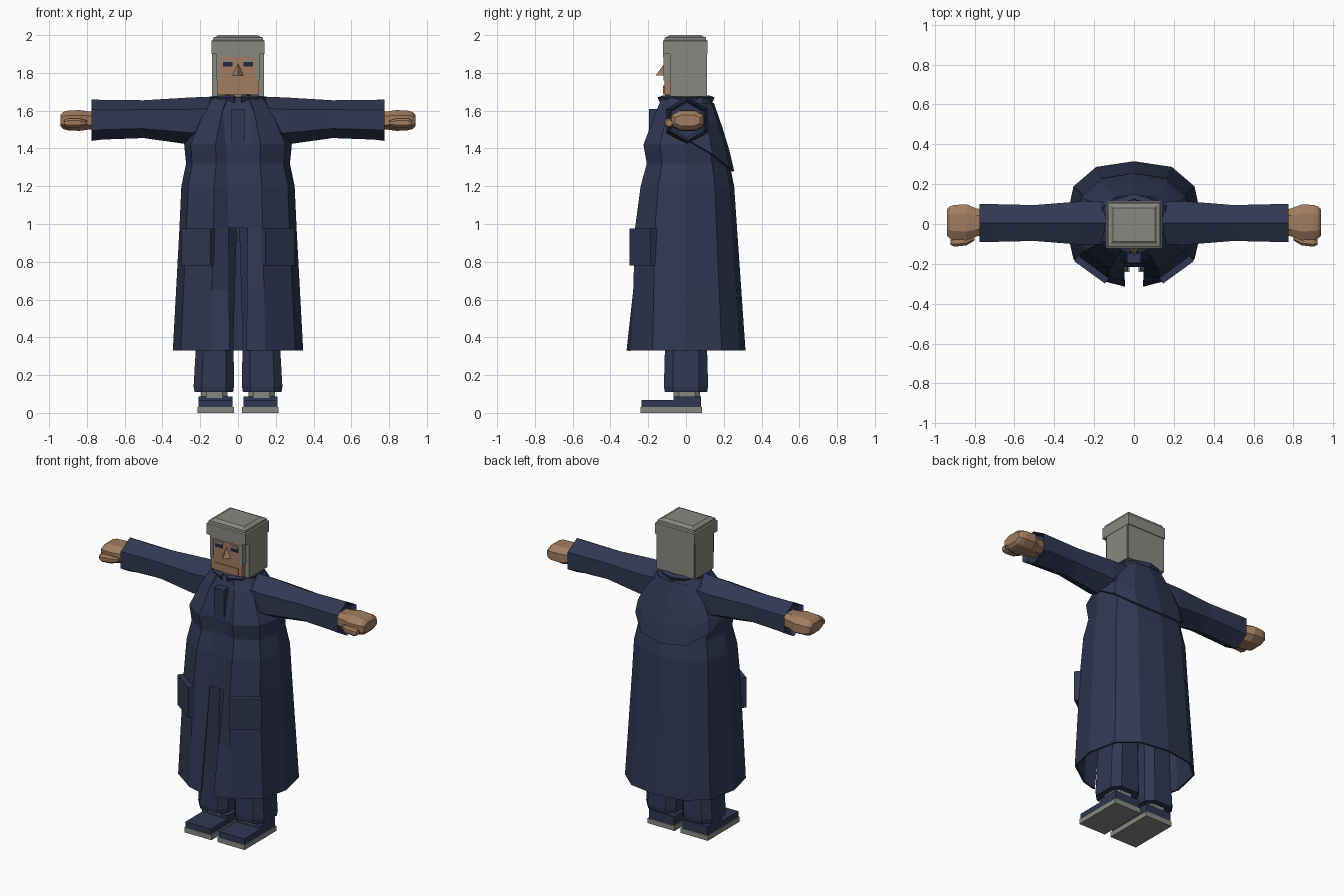
import bpy, bmesh, math
from mathutils import Matrix, Vector

cube = bpy.data.objects.get("Cube")
if cube:
    bpy.data.objects.remove(cube)


def material(name, rgb):
    m = bpy.data.materials.new(name)
    m.use_nodes = True
    m.diffuse_color = (*rgb, 1)
    m.node_tree.nodes["Principled BSDF"].inputs["Base Color"].default_value = (*rgb, 1)
    return m


NAVY = material("navy cloth", (0.029, 0.04, 0.085))
DARK = material("dark eye navy", (0.016, 0.022, 0.05))
GREY = material("grey hair and soles", (0.25, 0.25, 0.225))
SKIN = material("skin", (0.36, 0.205, 0.115))


def mesh_obj(name, verts, faces, mat, thickness=0):
    bm = bmesh.new()
    vs = [bm.verts.new(v) for v in verts]
    for f in faces:
        bm.faces.new([vs[i] for i in f])
    bmesh.ops.recalc_face_normals(bm, faces=bm.faces)
    me = bpy.data.meshes.new(name)
    bm.to_mesh(me)
    bm.free()
    me.materials.append(mat)
    ob = bpy.data.objects.new(name, me)
    bpy.context.collection.objects.link(ob)
    if thickness:
        mod = ob.modifiers.new("cloth", "SOLIDIFY")
        mod.thickness = thickness
    return ob


def loft(name, rings, mat, closed=True, caps=(True, True), thickness=0):
    n = len(rings[0])
    faces = []
    for r in range(len(rings) - 1):
        for i in range(n if closed else n - 1):
            j = (i + 1) % n
            faces.append((r * n + i, r * n + j, (r + 1) * n + j, (r + 1) * n + i))
    if caps[0]:
        faces.append(tuple(range(n)))
    if caps[1]:
        faces.append(tuple(range((len(rings) - 1) * n, len(rings) * n)))
    return mesh_obj(name, [p for r in rings for p in r], faces, mat, thickness)


def box(name, x, y, z, mat):
    rings = [[(x[0], y[0], h), (x[1], y[0], h), (x[1], y[1], h), (x[0], y[1], h)] for h in z]
    return loft(name, rings, mat)


def octagon(cx, cy, rx, ry, z, cut=0.6):
    pts = [(1, cut), (cut, 1), (-cut, 1), (-1, cut), (-1, -cut), (-cut, -1), (cut, -1), (1, -cut)]
    return [(cx + rx * a, cy + ry * b, z) for a, b in pts]


# Coat: height, half width, front depth, back depth, lapel edge x and y
LEVELS = [(0.33, 0.345, 0.295, 0.315, 0.045, -0.315),
          (0.98, 0.31, 0.275, 0.27, 0.05, -0.215),
          (1.2, 0.3, 0.245, 0.255, 0.055, -0.2),
          (1.32, 0.275, 0.212, 0.23, 0.06, -0.185),
          (1.42, 0.285, 0.23, 0.21, 0.065, -0.19),
          (1.6, 0.2, 0.16, 0.155, 0.08, -0.15),
          (1.67, 0.14, 0.13, 0.13, 0.05, -0.125),
          (1.68, 0.07, 0.07, 0.07, 0.03, -0.07)]
SECTION = [(0.42, -0.98), (0.88, -0.6), (1, 0), (0.88, 0.6), (0.55, 0.91), (0, 1)]


def level_at(z):
    for a, b in zip(LEVELS, LEVELS[1:]):
        if z <= b[0]:
            t = (z - a[0]) / (b[0] - a[0])
            return [p + (q - p) * t for p, q in zip(a, b)]
    return LEVELS[-1]


def half_section(z, grow=1):
    _, w, f, b, ex, ey = level_at(z)
    return [(ex, ey, z)] + [(w * u * grow, (f if v < 0 else b) * v * grow, z) for u, v in SECTION]


def coat_ring(z):
    half = half_section(z)
    return half + [(-x, y, h) for x, y, h in half[-2::-1]]


skirt = [coat_ring(z) for z in (0.33, 0.65, 0.98)]
loft("coat_skirt", skirt, NAVY, closed=False, caps=(False, False), thickness=0.012)
bodice = [coat_ring(l[0]) for l in LEVELS[1:]]
loft("coat_bodice", bodice, NAVY, caps=(False, True), thickness=0.012)
box("front_placket", (-0.035, 0.035), (-0.195, -0.12), (1.43, 1.61), NAVY)

# Back yoke hanging over the shoulder blades
hem = [1.45, 1.37, 1.3, 1.28]
rows = []
for t in (0, 0.35, 0.7, 1):
    row = []
    for k, low in enumerate(hem):
        z = 1.64 + (low - 1.64) * t
        row.append(half_section(z, 1.05 + 0.02 * t)[k + 3])
    rows.append(row + [(-x, y, z) for x, y, z in row[-2::-1]])
loft("back_yoke", rows, NAVY, closed=False, caps=(False, False), thickness=0.012)

# Collar, open at the throat
collar = []
for r, z in ((0.1, 1.6), (0.135, 1.635), (0.152, 1.67), (0.125, 1.68)):
    arc = [math.radians(-82 + 344 * i / 10) for i in range(11)]
    collar.append([(r * math.cos(a), r * math.sin(a), z) for a in arc])
loft("collar", collar, NAVY, closed=False, caps=(False, False), thickness=0.01)

# Head
loft("neck", [octagon(0, -0.02, 0.07, 0.09, z) for z in (1.58, 1.7)], SKIN)
box("face", (-0.11, 0.11), (-0.115, 0.09), (1.685, 1.91), SKIN)
box("chin", (-0.085, 0.085), (-0.121, -0.11), (1.685, 1.733), SKIN)
mesh_obj("nose", [(-0.03, -0.115, 1.785), (0.03, -0.115, 1.785), (0, -0.115, 1.85), (0, -0.16, 1.787)],
         [(0, 1, 3), (1, 2, 3), (2, 0, 3), (0, 2, 1)], SKIN)
box("hair_back", (-0.135, 0.135), (0.06, 0.11), (1.675, 1.92), GREY)
box("hair_fringe", (-0.115, 0.115), (-0.122, -0.1), (1.885, 1.92), GREY)
crown = [(1.9, 0.14, 0), (1.97, 0.14, 0), (1.975, 0.132, 0.008), (1.988, 0.13, 0.01),
         (1.992, 0.115, 0.025), (2.0, 0.105, 0.035)]
loft("hair_crown", [[(-w, -0.122 + d, z), (w, -0.122 + d, z), (w, 0.115 - d, z), (-w, 0.115 - d, z)]
                    for z, w, d in crown], GREY)

SLEEVE = [(0.12, 0.105, 0.125, 1.55), (0.25, 0.11, 0.125, 1.545), (0.5, 0.09, 0.1, 1.555),
          (0.72, 0.095, 0.105, 1.552), (0.775, 0.095, 0.11, 1.55)]
HAND = [(0.72, 0.06, 0.045), (0.79, 0.07, 0.048), (0.84, 0.09, 0.055),
        (0.9, 0.088, 0.052), (0.925, 0.08, 0.045), (0.94, 0.065, 0.03)]
THUMB = [(0.8, 0.012, -0.07), (0.84, 0.024, -0.083), (0.9, 0.024, -0.09), (0.92, 0.015, -0.09)]

for s, side in ((1, "left"), (-1, "right")):
    def span(a, b):
        return sorted((s * a, s * b))

    # Sideburns, eyes and brows
    box(side + "_hair_side", span(0.105, 0.138), (-0.085, 0.1), (1.675, 1.92), GREY)
    box(side + "_sideburn", span(0.095, 0.115), (-0.119, -0.08), (1.76, 1.9), GREY)
    box(side + "_brow", span(0.028, 0.082), (-0.12, -0.11), (1.858, 1.872), GREY)
    box(side + "_eye", span(0.03, 0.08), (-0.118, -0.11), (1.834, 1.857), DARK)

    # Sleeve with a pointed six-sided section, and a hand
    rings = []
    for x, ry, rz, cz in SLEEVE:
        hexa = [(0, 1), (1, 0.5), (1, -0.5), (0, -1), (-1, -0.5), (-1, 0.5)]
        rings.append([(s * x, 0.005 + ry * u, cz + rz * v) for u, v in hexa])
    mouth = [(s * 0.745, 0.005 + (p[1] - 0.005) * 0.85, 1.55 + (p[2] - 1.55) * 0.85) for p in rings[-1]]
    loft(side + "_sleeve", rings + [mouth], NAVY)
    rings = [[(s * x, y, z) for y, z, _ in octagon(0.008, 1.548, ry, rz, 0, 0.5)] for x, ry, rz in HAND]
    loft(side + "_hand", rings, SKIN)
    rings = [[(s * x, y, z) for y, z, _ in octagon(cy, 1.535, r, r, 0, 0.5)] for x, r, cy in THUMB]
    loft(side + "_thumb", rings, SKIN)

    # Pocket laid on the slanted front of the coat
    pocket = box(side + "_pocket", (-0.095, 0.095), (-0.022, 0.022), (0.78, 0.975), NAVY)
    pocket.data.transform(Matrix.Translation(Vector((s * 0.21, -0.225, 0)))
                          @ Matrix.Rotation(s * math.radians(36), 4, "Z"))

    # Trouser leg, sock and shoe
    legs = [(0.11, 0.102, 0.112, 0.128), (0.14, 0.107, 0.117, 0.128), (0.4, 0.098, 0.11, 0.122),
            (1.05, 0.105, 0.12, 0.11)]
    loft(side + "_trouser_leg", [octagon(s * cx, 0, rx, ry, z) for z, rx, ry, cx in legs], NAVY)
    loft(side + "_sock", [octagon(s * 0.125, 0.005, 0.07, 0.07, z) for z in (0.08, 0.12)], GREY)
    box(side + "_shoe_heel", span(0.03, 0.21), (-0.065, 0.08), (0.03, 0.088), NAVY)
    box(side + "_shoe_toe", span(0.03, 0.21), (-0.235, -0.06), (0.03, 0.068), NAVY)
    box(side + "_sole", span(0.022, 0.215), (-0.24, 0.085), (0, 0.032), GREY)
